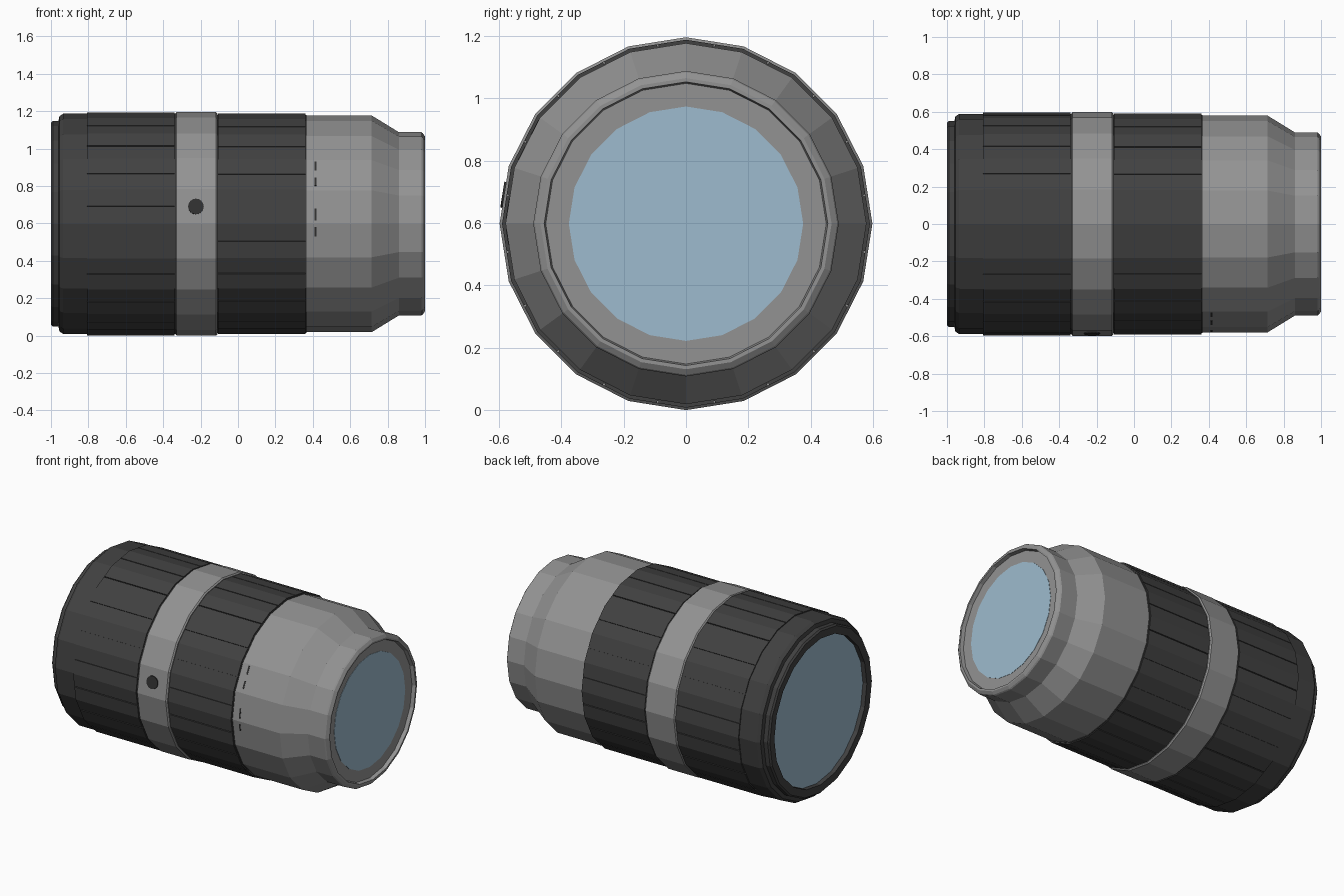
import bpy, bmesh, math
from mathutils import Vector

if "Cube" in bpy.data.objects:
    bpy.data.objects.remove(bpy.data.objects["Cube"])

SIDES = 20
AXIS_Z = 0.598
STEP = 2 * math.pi / SIDES


def material(name, rgb):
    m = bpy.data.materials.new(name)
    m.diffuse_color = (*rgb, 1)
    m.use_nodes = True
    m.node_tree.nodes["Principled BSDF"].inputs["Base Color"].default_value = m.diffuse_color
    return m


SILVER = material("silver grey", (0.29, 0.29, 0.29))
RUBBER = material("dark rubber", (0.052, 0.052, 0.052))
BLACK = material("black mark", (0.03, 0.03, 0.03))
GLASS = material("pale blue glass", (0.34, 0.50, 0.62))


def finish(name, bm, mat):
    bmesh.ops.recalc_face_normals(bm, faces=bm.faces)
    mesh = bpy.data.meshes.new(name)
    bm.to_mesh(mesh)
    bm.free()
    mesh.materials.append(mat)
    ob = bpy.data.objects.new(name, mesh)
    bpy.context.collection.objects.link(ob)
    return ob


def point(x, r, a):
    """Point at distance r from the barrel axis; angle 0 faces the front."""
    return Vector((x, -r * math.cos(a), AXIS_Z + r * math.sin(a)))


def lathe(name, profile, mat):
    """Spin (x, radius) points round the barrel axis and cap both ends."""
    bm = bmesh.new()
    rings = [[bm.verts.new(point(x, r, i * STEP)) for i in range(SIDES)]
             for x, r in profile]
    for a, b in zip(rings, rings[1:]):
        for i in range(SIDES):
            j = (i + 1) % SIDES
            bm.faces.new((a[i], a[j], b[j], b[i]))
    bm.faces.new(rings[0])
    bm.faces.new(rings[-1])
    return finish(name, bm, mat)


def on_facet(r, k, t):
    """Position (y, z) at fraction t across flat facet k of radius r."""
    return point(0, r, k * STEP).lerp(point(0, r, (k + 1) * STEP), t)


def plate(bm, x0, x1, r0, r1, k, t0, t1):
    """Thin block lying on one facet, between radii r0 and r1."""
    vs = [bm.verts.new(on_facet(r, k, t) + Vector((x, 0, 0)))
          for r in (r0, r1) for x, t in ((x0, t0), (x1, t0), (x1, t1), (x0, t1))]
    for f in ((0, 1, 2, 3), (4, 5, 6, 7), (0, 1, 5, 4),
              (1, 2, 6, 5), (2, 3, 7, 6), (3, 0, 4, 7)):
        bm.faces.new([vs[i] for i in f])


# Rear end: dark mount with a recessed face
lathe("rear_mount", [(-0.968, 0.49), (-0.998, 0.49), (-1.0, 0.54), (-0.99, 0.55),
                     (-0.96, 0.55), (-0.955, 0.575), (-0.935, 0.589),
                     (-0.80, 0.589)], RUBBER)
lathe("rear_glass", [(-0.97, 0.488), (-0.96, 0.488)], GLASS)

# Middle silver band
lathe("silver_band", [(-0.335, 0.59), (-0.328, 0.598), (-0.118, 0.598),
                      (-0.11, 0.59)], SILVER)

# Front barrel: straight part, taper, and recessed lip
lathe("front_barrel", [(0.36, 0.579), (0.715, 0.579), (0.86, 0.49), (0.98, 0.49),
                       (0.988, 0.485), (1.0, 0.467), (1.0, 0.455),
                       (0.975, 0.45)], SILVER)
lathe("front_glass", [(0.965, 0.376), (0.977, 0.376)], GLASS)

# Two rubber grips: a core with two raised pads on each facet
for name, x0, x1, r in (("zoom_grip", -0.81, -0.335, 0.596),
                        ("focus_grip", -0.11, 0.365, 0.590)):
    lathe(name + "_core", [(x0, r - 0.007), (x1, r - 0.007)], RUBBER)
    bm = bmesh.new()
    for k in range(SIDES):
        for t0, t1 in ((0.0, 0.485), (0.515, 1.0)):
            plate(bm, x0 + 0.004, x1 - 0.004, r - 0.009, r, k, t0, t1)
    finish(name + "_pads", bm, RUBBER)

# Round button on the silver band
bm = bmesh.new()
centre = on_facet(0.598, 0, 0.5) + Vector((-0.225, 0, 0))
normal = Vector((0, -math.cos(STEP / 2), math.sin(STEP / 2)))
bmesh.ops.create_cone(bm, cap_ends=True, segments=16, radius1=0.042,
                      radius2=0.042, depth=0.02)
turn = normal.to_track_quat('Z', 'Y').to_matrix().to_4x4()
bmesh.ops.transform(bm, matrix=turn, verts=bm.verts)
bmesh.ops.translate(bm, vec=centre - normal * 0.004, verts=bm.verts)
finish("button", bm, BLACK)

# Small index dashes on the front barrel
bm = bmesh.new()
for k, t0, t1 in ((-1, 0.62, 0.9), (0, 0.1, 0.45), (1, 0.15, 0.42), (1, 0.65, 0.95)):
    plate(bm, 0.41, 0.42, 0.577, 0.5805, k, t0, t1)
finish("index_dashes", bm, BLACK)
